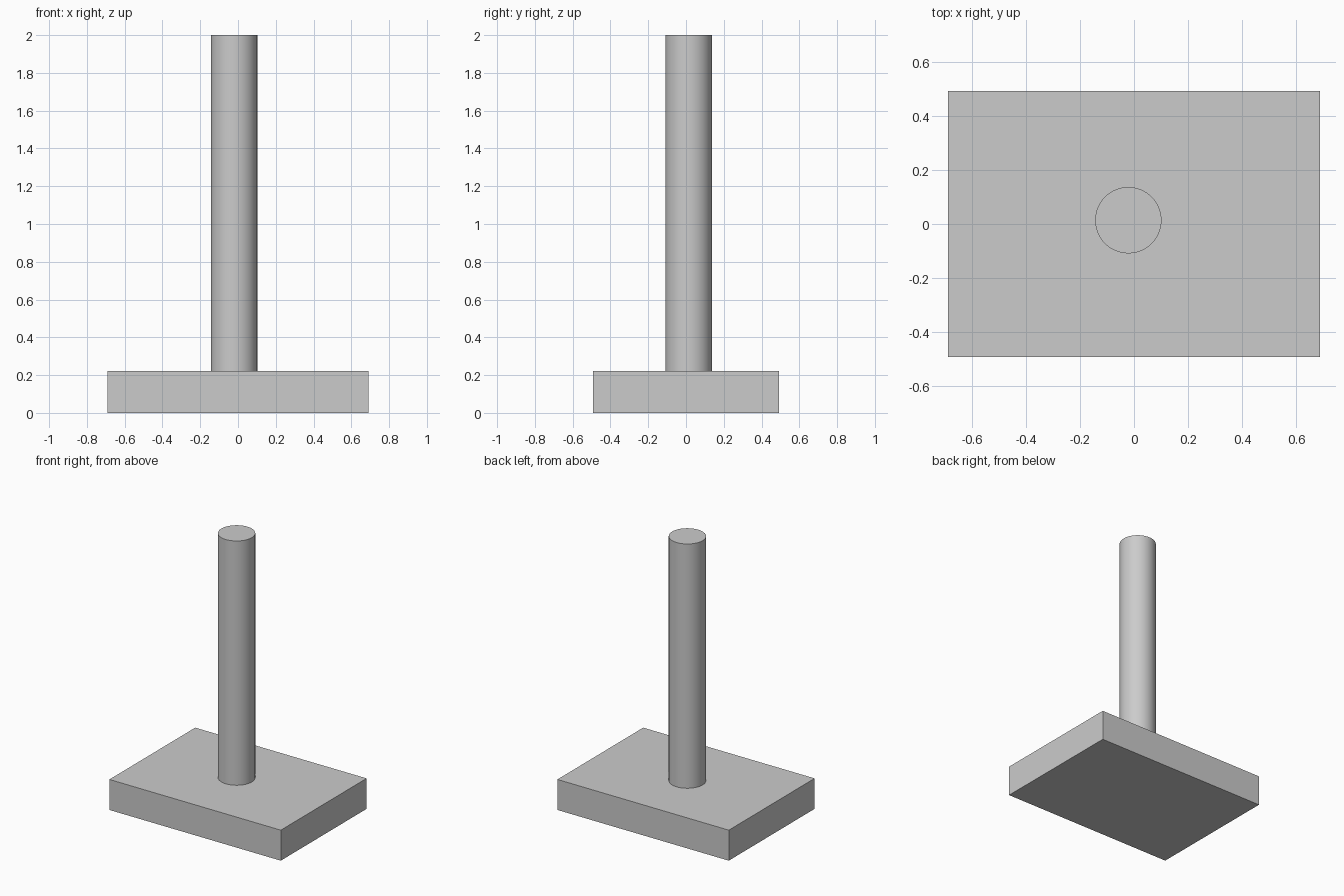
import bpy
import math

if "Cube" in bpy.data.objects:
    bpy.data.objects.remove(bpy.data.objects["Cube"])

BASE_X, BASE_Y, BASE_H = 1.38, 0.987, 0.222
POST_R, TOP = 0.123, 2.0

# Rectangular base slab
bpy.ops.mesh.primitive_cube_add(size=1, location=(0, 0, BASE_H / 2))
base = bpy.context.object
base.name = "base"
base.scale = (BASE_X, BASE_Y, BASE_H)
bpy.ops.object.transform_apply(location=False, rotation=False, scale=True)

# Round post, set slightly off centre on the slab
bpy.ops.mesh.primitive_cylinder_add(
    vertices=64, radius=POST_R, depth=TOP - BASE_H,
    location=(-0.021, 0.014, (TOP + BASE_H) / 2))
post = bpy.context.object
post.name = "post"
bpy.ops.object.shade_smooth_by_angle(angle=math.radians(30))
